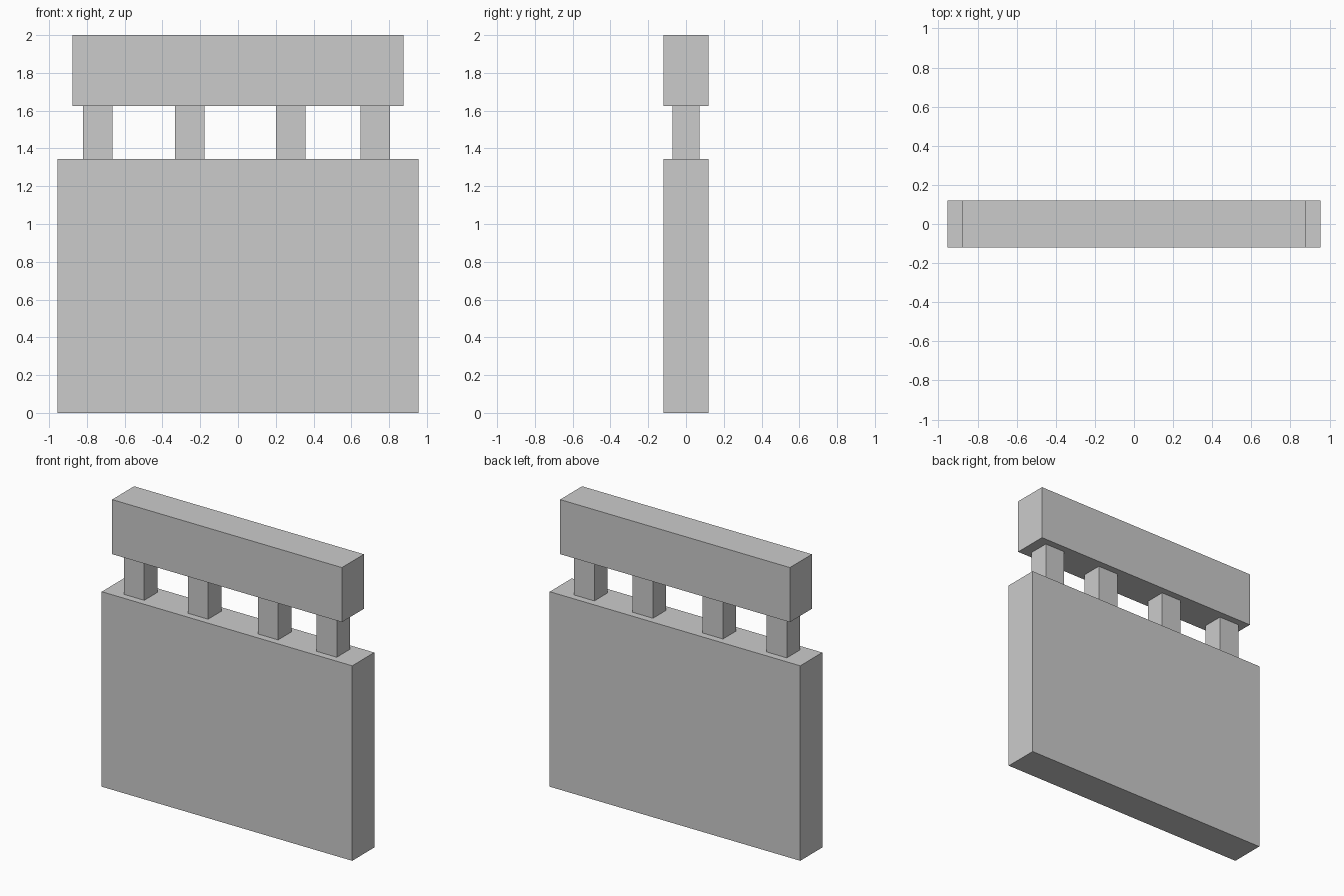
import bpy

if "Cube" in bpy.data.objects:
    bpy.data.objects.remove(bpy.data.objects["Cube"])

DEPTH = 0.24
BASE_TOP, BEAM_BOTTOM, TOP = 1.344, 1.624, 2.0


def box(name, x, width, depth, z0, z1):
    """Axis-aligned box centred on y = 0, spanning z0 to z1."""
    bpy.ops.mesh.primitive_cube_add(size=1, location=(x, 0, (z0 + z1) / 2))
    obj = bpy.context.object
    obj.name = name
    obj.scale = (width, depth, z1 - z0)
    bpy.ops.object.transform_apply(location=False, rotation=False, scale=True)
    return obj


# Large lower panel
box("base_panel", 0, 1.91, DEPTH, 0, BASE_TOP)

# Unevenly spaced short posts
for i, x in enumerate((-0.742, -0.255, 0.279, 0.726), 1):
    box(f"post_{i}", x, 0.155, 0.144, BASE_TOP, BEAM_BOTTOM)

# Beam resting on the posts
box("top_beam", 0, 1.752, DEPTH, BEAM_BOTTOM, TOP)
